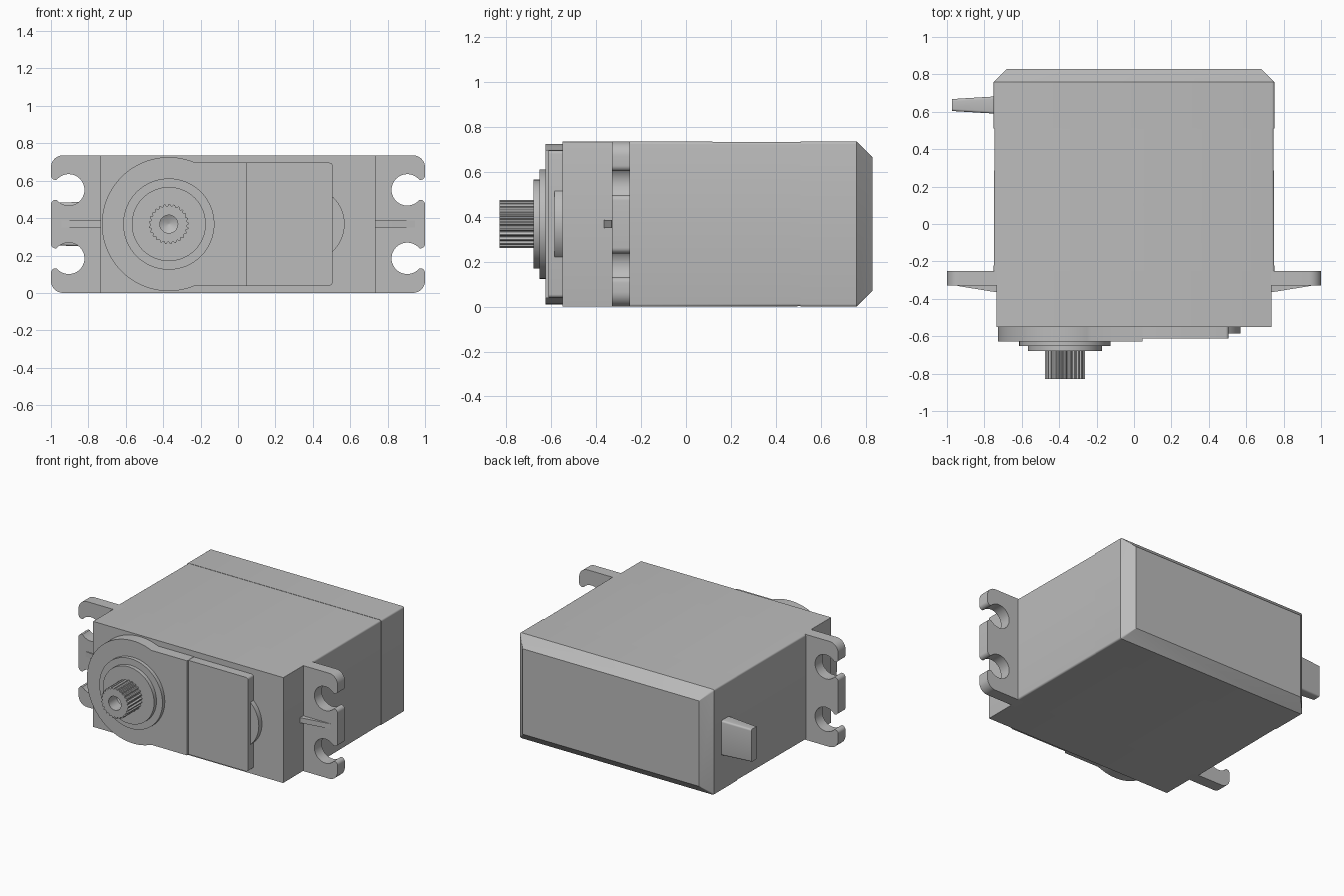
import bpy
import bmesh
from math import radians, sin, cos, pi

cube = bpy.data.objects.get("Cube")
if cube:
    bpy.data.objects.remove(cube, do_unlink=True)

grey = bpy.data.materials.new("plastic grey")
grey.use_nodes = True
grey.diffuse_color = (0.5, 0.5, 0.5, 1)
grey.node_tree.nodes["Principled BSDF"].inputs["Base Color"].default_value = (0.5, 0.5, 0.5, 1)

MID = 0.368          # height of the centre line
SHAFT = -0.37        # x of the output shaft
AXES = {"x": lambda u, v, w: (w, u, v),
        "y": lambda u, v, w: (u, w, v),
        "z": lambda u, v, w: (u, v, w)}


def loft(name, sections, axis="y"):
    """Skin equal-length outlines, given as (offset, points), and cap both ends."""
    bm = bmesh.new()
    rings = [[bm.verts.new(AXES[axis](u, v, w)) for u, v in pts] for w, pts in sections]
    n = len(rings[0])
    for a, b in zip(rings, rings[1:]):
        for i in range(n):
            j = (i + 1) % n
            bm.faces.new((a[i], a[j], b[j], b[i]))
    bm.faces.new(rings[0])
    bm.faces.new(rings[-1])
    bmesh.ops.recalc_face_normals(bm, faces=bm.faces)
    mesh = bpy.data.meshes.new(name)
    bm.to_mesh(mesh)
    bm.free()
    mesh.materials.append(grey)
    ob = bpy.data.objects.new(name, mesh)
    bpy.context.collection.objects.link(ob)
    bpy.ops.object.select_all(action="DESELECT")
    ob.select_set(True)
    bpy.context.view_layer.objects.active = ob
    bpy.ops.object.shade_smooth_by_angle(angle=radians(30))
    return ob


def prism(name, pts, w0, w1, axis="y"):
    return loft(name, [(w0, pts), (w1, pts)], axis)


def arc(cx, cz, r, a0, a1, n):
    steps = [radians(a0 + (a1 - a0) * i / n) for i in range(n + 1)]
    return [(cx + r * cos(a), cz + r * sin(a)) for a in steps]


def circle(cx, r, n=64):
    return arc(cx, MID, r, 0, 360, n)[:-1]


def rounded(cx, cz, hx, hz, r):
    """Rectangle outline with rounded corners."""
    pts = []
    for a, sx, sz in ((0, 1, 1), (90, -1, 1), (180, -1, -1), (270, 1, -1)):
        pts += arc(cx + sx * (hx - r), cz + sz * (hz - r), r, a, a + 90, 4)
    return pts


# Case: front section, middle section, chamfered back cover
prism("front_case", rounded(0, MID, 0.735, MID, 0.003), -0.55, -0.25)
loft("middle_case", [(-0.25, rounded(0, MID, 0.75, MID, 0.012)),
                     (0.51, rounded(0, MID, 0.746, MID - 0.002, 0.012))])
loft("back_cover", [(0.51, rounded(0, MID, 0.75, MID, 0.012)),
                    (0.76, rounded(0, MID, 0.75, MID, 0.012)),
                    (0.83, rounded(0, MID, 0.68, MID - 0.07, 0.003))])

# Mounting ears with open screw holes, and their stiffening ribs
ear = [(0.7, 0)] + arc(0.935, 0.065, 0.065, -90, 0, 8)
for zc in (MID - 0.183, MID + 0.183):
    ear += arc(0.975, zc - 0.078, 0.025, 0, 90, 6)
    ear += arc(0.905, zc, 0.084, -40, -320, 32)
    ear += arc(0.975, zc + 0.078, 0.025, -90, 0, 6)
ear += arc(0.935, 2 * MID - 0.065, 0.065, 0, 90, 8) + [(0.7, 2 * MID)]
rib = [(0.7, -0.3), (0.7, -0.368), (0.735, -0.365), (0.945, -0.331), (0.945, -0.3)]
for side, s in (("left", 1), ("right", -1)):
    prism(side + "_ear", [(s * x, z) for x, z in ear], -0.33, -0.25)
    prism(side + "_rib", [(s * x, y) for x, y in rib], MID - 0.018, MID + 0.018, "z")

# Gearbox lid: round end, flat plate and small boss
lid = arc(SHAFT, MID, 0.358, 67, 293, 56) + [(0.045, MID - 0.33), (0.045, MID + 0.33)]
prism("gear_lid", lid, -0.627, -0.54)
prism("lid_plate", rounded(0.255, MID, 0.25, 0.328, 0.015), -0.612, -0.54)
prism("lid_boss", circle(0.37, 0.2), -0.585, -0.54)

# Stepped bearing collar
prism("outer_collar", circle(SHAFT, 0.244), -0.653, -0.62)
prism("inner_collar", circle(SHAFT, 0.198), -0.68, -0.62)

# Splined output shaft with a drilled, conical-bottomed hole
TEETH = 25
spline = []
for i in range(TEETH * 4):
    r = 0.107 if i % 4 < 2 else 0.097
    a = 2 * pi * i / (TEETH * 4)
    spline.append((SHAFT + r * cos(a), MID + r * sin(a)))
bore = circle(SHAFT, 0.048, TEETH * 4)
loft("output_shaft", [(-0.66, spline), (-0.83, spline), (-0.83, bore), (-0.74, bore),
                      (-0.715, circle(SHAFT, 0.004, TEETH * 4))])

# Cable strain relief on the right side
loft("cable_guard", [(-0.74, rounded(0.636, MID, 0.046, 0.122, 0.012)),
                     (-0.972, rounded(0.636, MID, 0.032, 0.114, 0.012))], "x")
